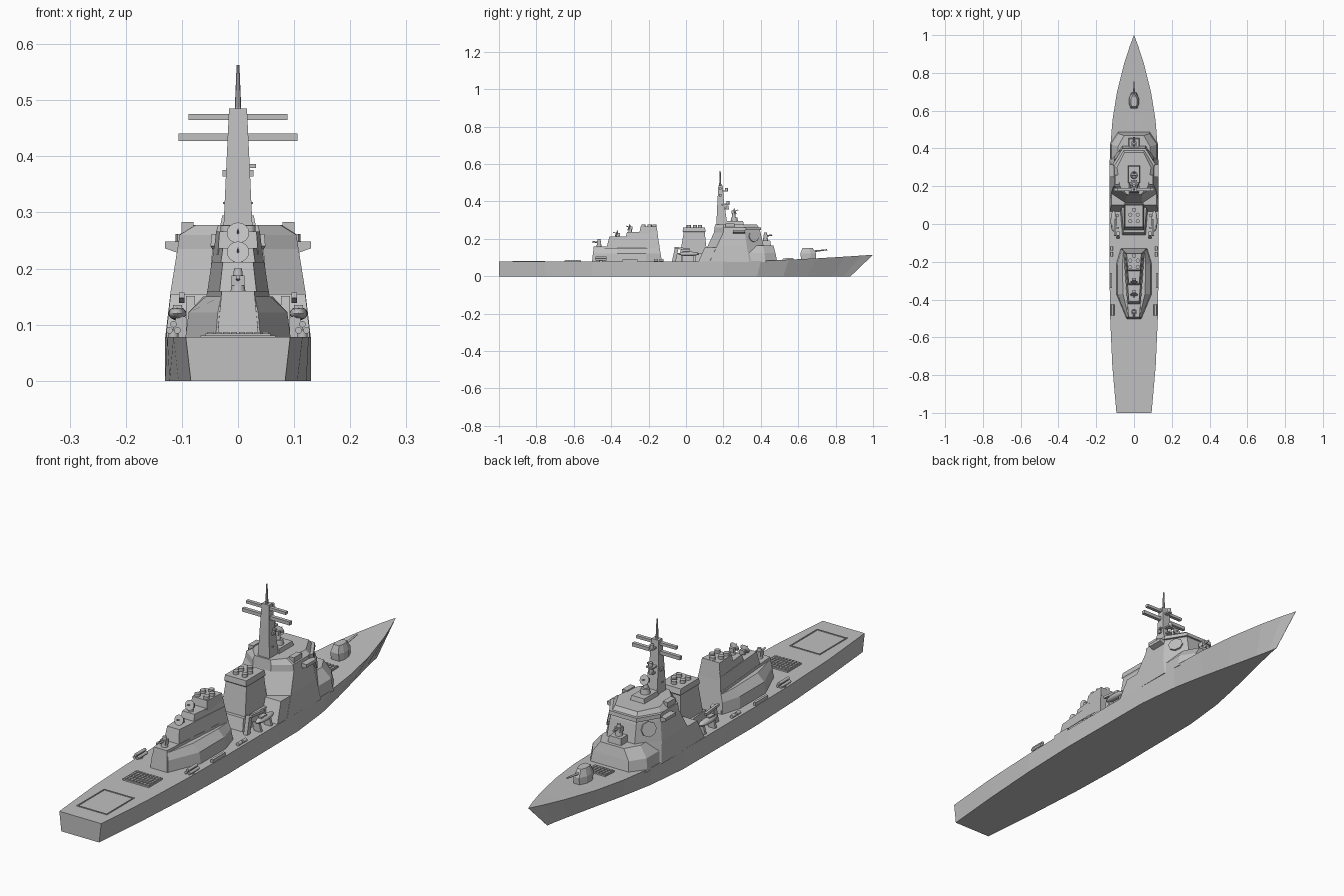
import bpy, bmesh, math
from mathutils import Matrix, Vector

cube = bpy.data.objects.get("Cube")
if cube:
    bpy.data.objects.remove(cube, do_unlink=True)

grey = bpy.data.materials.new("ship_grey")
grey.use_nodes = True
COLOUR = (0.53, 0.53, 0.53, 1)
grey.diffuse_color = COLOUR
grey.node_tree.nodes["Principled BSDF"].inputs["Base Color"].default_value = COLOUR


def finish(name, bm, smooth=False):
    bmesh.ops.recalc_face_normals(bm, faces=bm.faces)
    mesh = bpy.data.meshes.new(name)
    bm.to_mesh(mesh)
    bm.free()
    mesh.materials.append(grey)
    ob = bpy.data.objects.new(name, mesh)
    bpy.context.collection.objects.link(ob)
    if smooth:
        bpy.ops.object.select_all(action="DESELECT")
        ob.select_set(True)
        bpy.context.view_layer.objects.active = ob
        bpy.ops.object.shade_smooth_by_angle(angle=math.radians(35))
    return ob


def loft(name, rings):
    """Skin closed rings of 3D points and cap both ends."""
    bm = bmesh.new()
    vs = [[bm.verts.new(p) for p in r] for r in rings]
    n = len(vs[0])
    for a, b in zip(vs, vs[1:]):
        for i in range(n):
            j = (i + 1) % n
            bm.faces.new((a[i], a[j], b[j], b[i]))
    bm.faces.new(vs[0])
    bm.faces.new(vs[-1])
    bmesh.ops.remove_doubles(bm, verts=bm.verts, dist=0.0001)
    return finish(name, bm)


def house(name, *levels):
    """Symmetric deckhouse: each level is (z, half outline from aft to fore)."""
    loft(name, [[(x, y, z) for x, y in half] + [(-x, y, z) for x, y in reversed(half)]
                for z, half in levels])


def box(name, centre, size, rot=(0, 0, 0)):
    bm = bmesh.new()
    m = Matrix.Translation(centre)
    for axis, a in zip("XYZ", rot):
        m = m @ Matrix.Rotation(math.radians(a), 4, axis)
    bmesh.ops.create_cube(bm, size=1, matrix=m @ Matrix.Diagonal((*size, 1)))
    return finish(name, bm)


def rod(name, a, b, r1, r2=None, sides=12):
    a, b = Vector(a), Vector(b)
    d = b - a
    bm = bmesh.new()
    bmesh.ops.create_cone(bm, cap_ends=True, segments=sides, radius1=r1,
                          radius2=r1 if r2 is None else r2, depth=d.length,
                          matrix=Matrix.Translation((a + b) / 2) @ d.to_track_quat("Z", "Y").to_matrix().to_4x4())
    return finish(name, bm, sides > 8)


def ball(name, centre, scale):
    bm = bmesh.new()
    bmesh.ops.create_uvsphere(bm, u_segments=16, v_segments=8, radius=1,
                              matrix=Matrix.Translation(centre) @ Matrix.Diagonal((*scale, 1)))
    return finish(name, bm, True)


# Hull: deck y, deck half width, deck z, keel y, keel half width
stations = [(-1, .093, .078, -1, .084), (-.75, .115, .078, -.75, .106), (-.5, .126, .078, -.5, .122),
            (-.25, .13, .078, -.25, .13), (.2, .13, .078, .2, .127), (.4, .126, .082, .38, .108),
            (.55, .114, .089, .52, .08), (.7, .09, .096, .65, .05), (.85, .052, .105, .78, .02),
            (.94, .023, .111, .84, .007), (1, .0005, .115, .88, .0003)]
loft("hull", [[(dx, dy, dz), (-dx, dy, dz), (-kx, ky, 0), (kx, ky, 0)]
              for dy, dx, dz, ky, kx in stations])

# Flight deck outline and missile hatches
for s in (-1, 1):
    box("flight_deck_edge", (s * .065, -.84, .079), (.004, .17, .004))
    box("flight_deck_end", (0, -.84 + s * .085, .079), (.134, .004, .004))


def hatches(name, y, z, cols, rows, slope=0):
    box(name + "_base", (0, y, z), (cols * .0145, rows * .0145, .008), (slope, 0, 0))
    for i in range(cols):
        for j in range(rows):
            oy = (j - (rows - 1) / 2) * .014
            box(name + "_lid", ((i - (cols - 1) / 2) * .014, y + oy, z + .005 + oy * math.tan(math.radians(slope))),
                (.011, .011, .004), (slope, 0, 0))


hatches("aft_hatch", -.605, .08, 8, 6)
hatches("fore_hatch", .545, .09, 6, 4, 2.5)

# Forward deckhouse and bridge tower
house("fore_deckhouse",
      (.075, [(.125, .3), (.126, .425), (.085, .488)]),
      (.125, [(.119, .3), (.119, .42), (.08, .478)]),
      (.165, [(.085, .3), (.085, .41), (.052, .468)]))
house("bridge_tower",
      (.075, [(.05, .07), (.13, .125), (.13, .34), (.07, .44)]),
      (.16, [(.045, .115), (.12, .165), (.12, .325), (.062, .415)]),
      (.235, [(.04, .15), (.108, .2), (.108, .315), (.058, .398)]),
      (.26, [(.04, .153), (.104, .2), (.104, .31), (.055, .39)]),
      (.278, [(.035, .155), (.075, .2), (.09, .3), (.05, .378)]))
house("bridge_visor",
      (.247, [(.108, .3), (.112, .32), (.062, .402)]),
      (.262, [(.108, .3), (.111, .32), (.061, .4)]))
house("side_deckhouse",
      (.075, [(.129, .065), (.13, .2)]),
      (.155, [(.12, .1), (.12, .2)]))
house("fore_gun_platform",
      (.16, [(.03, .38), (.03, .455)]), (.19, [(.026, .38), (.026, .45)]))
for s in (-1, 1):
    loft("bridge_wing", [[(s * x, y, z) for y in (.25, .315) for z in ((lo, .248) if y < .3 else (.248, lo))]
                         for x, lo in ((.09, .222), (.13, .236))])
    # Eight-sided radar panels on the chamfered tower faces
    for y, x, dy, dx in ((.176, .077, -1, .74), (.362, .088, 1, 1.62)):
        n = Vector((s * dx, dy, .42)).normalized()
        c = Vector((s * x, y, .212))
        rod("radar_panel", c - n * .012, c + n * .004, .03, sides=8)
    box("signal_locker", (s * .09, .235, .272), (.022, .05, .022))


# Close-in guns
def close_gun(y, z, d):
    rod("gun_mount", (0, y, z), (0, y, z + .02), .014, .011)
    box("gun_cradle", (0, y, z + .024), (.024, .022, .018))
    rod("gun_dome", (0, y, z + .03), (0, y, z + .045), .009, .007)
    rod("gun_barrels", (0, y, z + .026), (0, y + d * .036, z + .03), .004)


close_gun(.425, .19, 1)
close_gun(-.465, .155, -1)

# Main gun
house("main_gun_turret",
      (.09, [(.018, .615), (.026, .635), (.026, .665), (.014, .695)]),
      (.122, [(.018, .612), (.026, .635), (.026, .665), (.012, .695)]),
      (.15, [(.012, .622), (.017, .64), (.016, .66), (.008, .678)]))
rod("main_gun_barrel", (0, .68, .133), (0, .755, .142), .005, .003)


# Dish radars on pedestals
def dish(y, z, d, r=.02):
    rod("dish_pedestal", (0, y, z - .04), (0, y, z), .011, .007)
    c = Vector((0, y, z))
    n = Vector((0, d, .4)).normalized()
    rod("dish", c, c + n * .01, .006, r, 16)
    rod("dish_feed", c + n * .01, c + n * .026, .002)
    box("dish_drive", c - n * .006, (.02, .014, .016))


house("radar_house", (.275, [(.032, .215), (.032, .31)]), (.295, [(.028, .22), (.028, .305)]))
rod("radar_plinth", (0, .258, .29), (0, .258, .315), .02, .016)
dish(.255, .345, 1)
dish(-.365, .226, -1)
dish(-.298, .26, -1)

# Mast with yards and antennas
house("mast", (.27, [(.026, .162), (.026, .222)]), (.4, [(.02, .168), (.02, .203)]),
      (.485, [(.016, .173), (.016, .196)]))
rod("mast_pole", (0, .183, .48), (0, .183, .563), .006, .0025, 8)
for half, z, t in ((.106, .434, .014), (.088, .47, .011)):
    box("yard", (0, .183, z), (half * 2, .014, t))
for y, z, w in ((.21, .455, .016), (.218, .385, .03), (.214, .36, .022)):
    box("mast_platform", (0, y - .005, z), (w, .04, .006))
    rod("mast_antenna", (0, y + .006, z), (0, y + .006, z + .018), .008)
box("mast_crosspiece", (0, .19, .37), (.056, .014, .012))
box("side_antenna", (.022, .195, .383), (.02, .01, .007))
box("lower_crosspiece", (0, .185, .317), (.054, .01, .004))

# Forward funnel
house("fore_funnel_base", (.075, [(.062, -.06), (.075, .1)]), (.125, [(.056, -.045), (.068, .12)]))
house("fore_funnel", (.1, [(.055, -.035), (.055, .115)]), (.235, [(.046, -.012), (.046, .1)]),
      (.24, [(.049, -.018), (.049, .105)]), (.262, [(.047, -.015), (.047, .1)]))
# Aft deckhouse, stepped funnel and its side pods
house("aft_side_pods",
      (.075, [(.04, -.5), (.094, -.37), (.094, -.21), (.07, -.13)]),
      (.122, [(.036, -.495), (.088, -.37), (.088, -.215), (.065, -.137)]),
      (.15, [(.03, -.49), (.058, -.37), (.062, -.215), (.056, -.142)]))
house("aft_deckhouse", (.075, [(.037, -.503), (.066, -.128)]), (.16, [(.029, -.493), (.055, -.142)]))
house("aft_middle_step", (.15, [(.034, -.425), (.056, -.14)]), (.212, [(.027, -.41), (.047, -.15)]))
house("aft_upper_step", (.2, [(.032, -.325), (.048, -.148)]), (.237, [(.027, -.315), (.043, -.153)]))
house("aft_funnel", (.225, [(.036, -.25), (.044, -.151)]), (.266, [(.033, -.243), (.039, -.157)]))

# Exhaust pipes
for y0, z in ((.043, .26), (-.2, .263)):
    for x, y in ((-.02, -.028), (.02, -.028), (-.02, .006), (.02, .006), (0, .032)):
        rod("exhaust_pipe", (x, y0 + y, z - .01), (x, y0 + y, z + .014), .011)

for s in (-1, 1):
    # Boats, cradles and davits
    ball("boat_hull", (s * .108, .015, .12), (.016, .056, .012))
    box("boat_cabin", (s * .108, .0, .13), (.016, .035, .01))
    for y in (-.02, .045):
        box("boat_cradle", (s * .1, y, .095), (.03, .01, .04), (0, s * -15, 0))
    box("davit_post", (s * .085, -.058, .112), (.016, .02, .075), (-12, 0, 0))
    box("davit_arm", (s * .1, -.02, .148), (.01, .085, .01), (-6, 0, 0))
    # Triple torpedo tubes
    rod("tube_mount", (s * .115, -.455, .075), (s * .115, -.455, .09), .009)
    for dx, dz in ((-.007, 0), (.007, 0), (0, .011)):
        rod("torpedo_tube", (s * .115 + dx, -.485, .09 + dz), (s * .115 + dx, -.425, .09 + dz), .006)
    # Deck lockers and raft canisters
    box("deck_locker", (s * .122, -.3, .083), (.01, .08, .016))
    for y in (-.16, -.13):
        rod("raft_canister", (s * .118, y - .011, .086), (s * .118, y + .011, .086), .007)
